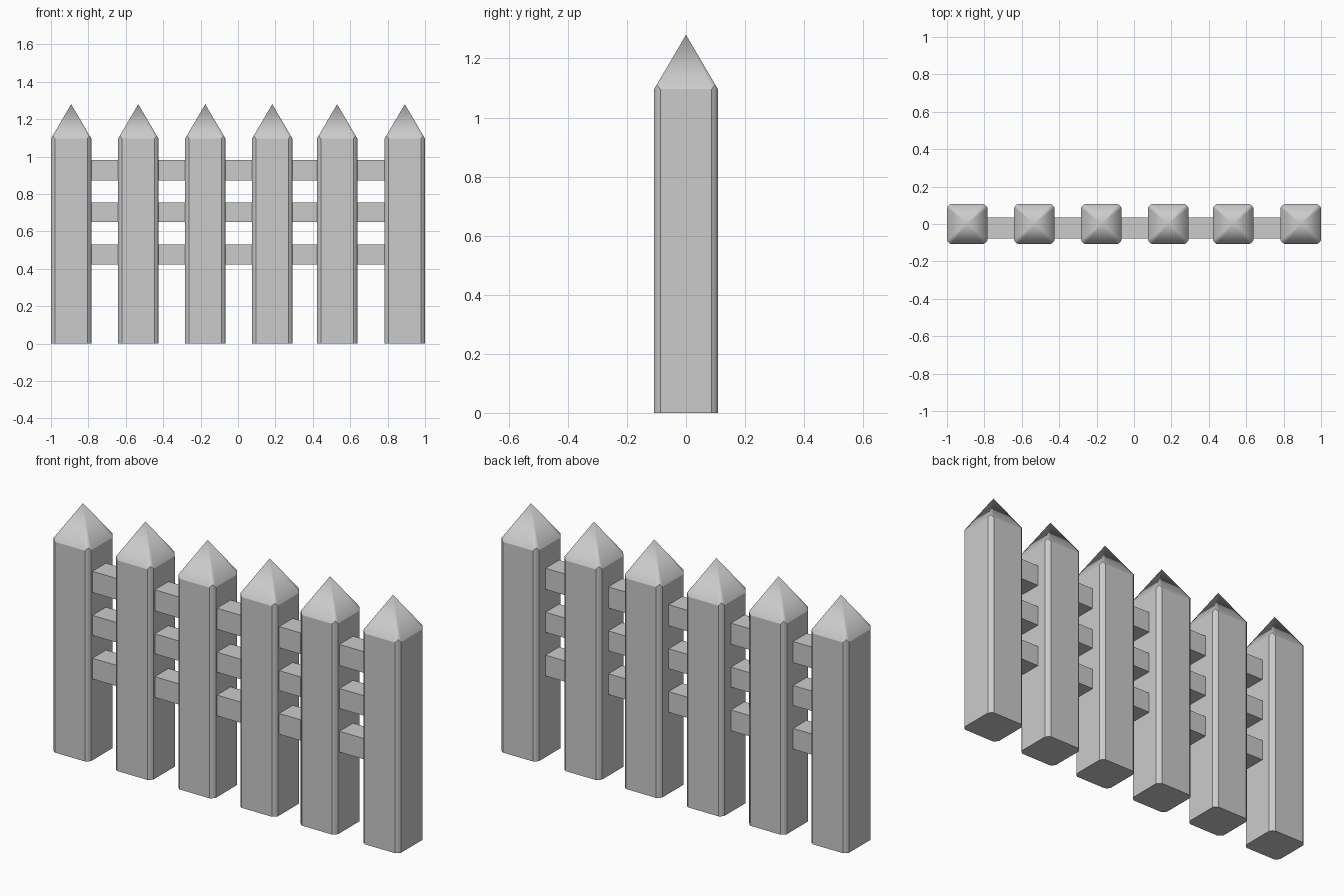
import bpy, bmesh

if "Cube" in bpy.data.objects:
    bpy.data.objects.remove(bpy.data.objects["Cube"])

HALF, CUT = 0.108, 0.021      # post half width and corner chamfer
EAVE, TIP = 1.096, 1.28       # pyramid base and point
SLOPE = (TIP - EAVE) / HALF


def finish(bm, name, location):
    bmesh.ops.recalc_face_normals(bm, faces=bm.faces)
    mesh = bpy.data.meshes.new(name)
    bm.to_mesh(mesh)
    bm.free()
    obj = bpy.data.objects.new(name, mesh)
    obj.location = location
    bpy.context.collection.objects.link(obj)
    return obj


def post(name, x):
    # Square post with chamfered corners, cut by a four-sided point
    h, c, m = HALF, HALF - CUT, HALF - CUT * 0.42
    ring = []
    corner = [(h, c), (m, m), (c, h)]
    for _ in range(4):
        ring += corner
        corner = [(-b, a) for a, b in corner]
    bm = bmesh.new()
    low = [bm.verts.new((a, b, 0)) for a, b in ring]
    top = [bm.verts.new((a, b, TIP - SLOPE * max(abs(a), abs(b)))) for a, b in ring]
    apex = bm.verts.new((0, 0, TIP))
    bm.faces.new(low[::-1])
    for i in range(len(ring)):
        j = (i + 1) % len(ring)
        bm.faces.new((low[i], low[j], top[j], top[i]))
        bm.faces.new((top[i], top[j], apex)).smooth = True
        bm.edges.get((top[i], top[j])).smooth = False
    return finish(bm, name, (x, 0, 0))


def rail(name, z, height):
    # Plain horizontal bar running through all the posts
    bm = bmesh.new()
    bmesh.ops.create_cube(bm, size=1)
    bmesh.ops.scale(bm, vec=(1.78, 0.112, height), verts=bm.verts)
    return finish(bm, name, (0, -0.021, z))


# Six pointed posts
for i, x in enumerate((-0.892, -0.533, -0.175, 0.183, 0.53, 0.892)):
    post(f"fence_post_{i + 1}", x)

# Three rails
for name, z, height in (("lower_rail", 0.477, 0.108),
                        ("middle_rail", 0.702, 0.104),
                        ("upper_rail", 0.928, 0.11)):
    rail(name, z, height)
